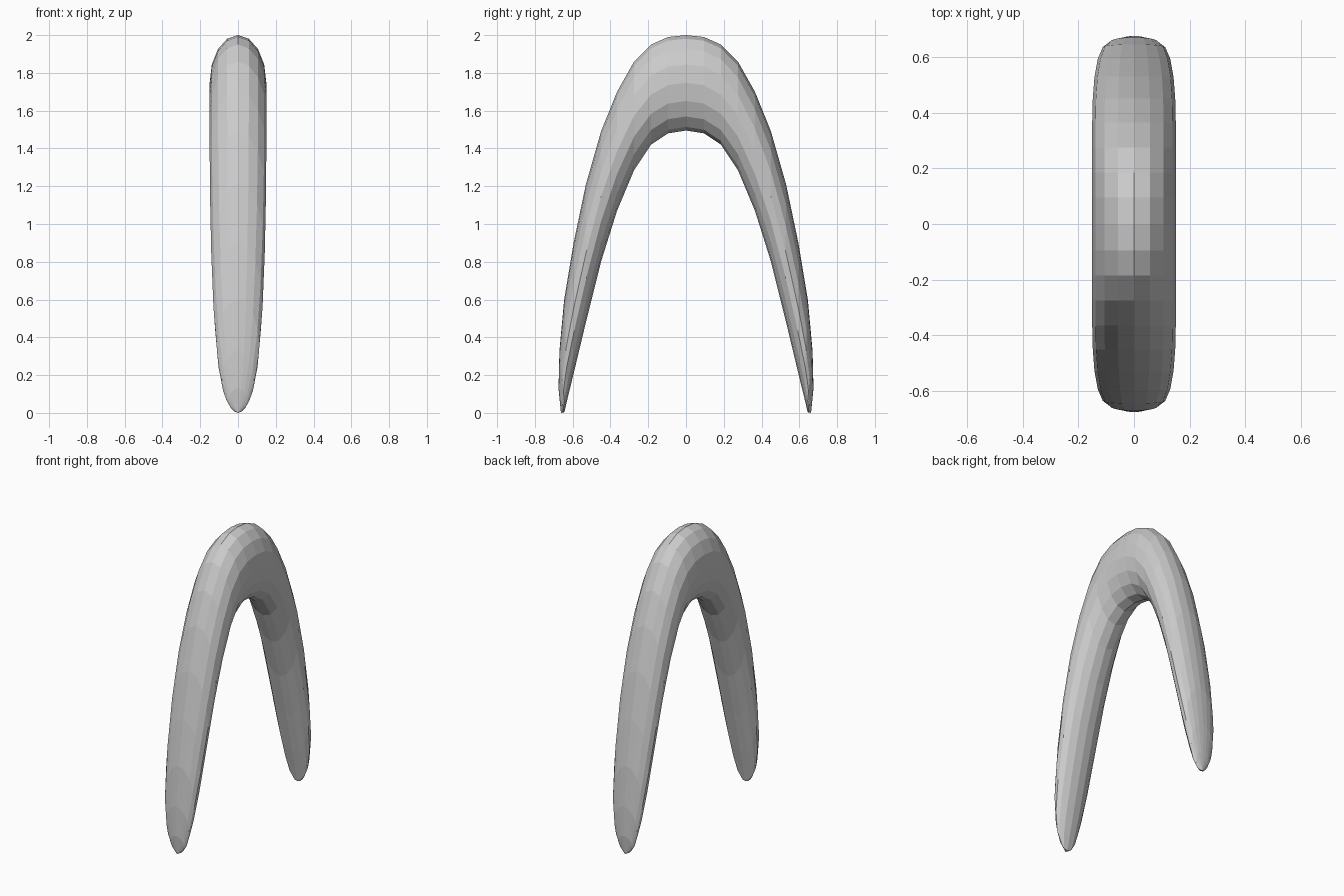
import bpy, bmesh
from math import sin, cos, pi
from mathutils import Vector

if "Cube" in bpy.data.objects:
    bpy.data.objects.remove(bpy.data.objects["Cube"])

SIDES = 16
# half of the arch: outer y, outer z, inner y, inner z, half width
stations = [
    (0.000, 2.00, 0.000, 1.495, 0.150),
    (0.095, 1.99, 0.095, 1.480, 0.150),
    (0.185, 1.95, 0.185, 1.420, 0.150),
    (0.275, 1.86, 0.275, 1.285, 0.150),
    (0.365, 1.70, 0.365, 1.070, 0.150),
    (0.450, 1.49, 0.450, 0.800, 0.148),
    (0.530, 1.21, 0.525, 0.500, 0.142),
    (0.595, 0.90, 0.592, 0.220, 0.130),
    (0.645, 0.60, 0.625, 0.085, 0.112),
    (0.670, 0.33, 0.640, 0.020, 0.085),
    (0.675, 0.13, 0.645, 0.003, 0.050),
]
TIP = Vector((0, 0.662, 0.0))

# mirror the half to get the whole run from one tip to the other
full = [(-a, b, -c, d, w) for a, b, c, d, w in reversed(stations[1:])] + stations

bm = bmesh.new()
rings = []
for oy, oz, iy, iz, w in full:
    outer, inner = Vector((0, oy, oz)), Vector((0, iy, iz))
    mid, half = (outer + inner) / 2, (outer - inner) / 2
    rings.append([bm.verts.new(mid + half * cos(2 * pi * i / SIDES)
                               + Vector((w * sin(2 * pi * i / SIDES), 0, 0)))
                  for i in range(SIDES)])

# skin between the rings
for r, s in zip(rings, rings[1:]):
    for i in range(SIDES):
        j = (i + 1) % SIDES
        bm.faces.new((r[i], r[j], s[j], s[i]))

# pointed tips
for ring, sign in ((rings[0], -1), (rings[-1], 1)):
    pole = bm.verts.new((0, TIP.y * sign, TIP.z))
    for i in range(SIDES):
        bm.faces.new((ring[i], ring[(i + 1) % SIDES], pole))

bmesh.ops.recalc_face_normals(bm, faces=bm.faces)
mesh = bpy.data.meshes.new("tapered_arch")
bm.to_mesh(mesh)
bm.free()
bpy.context.collection.objects.link(bpy.data.objects.new("tapered_arch", mesh))
